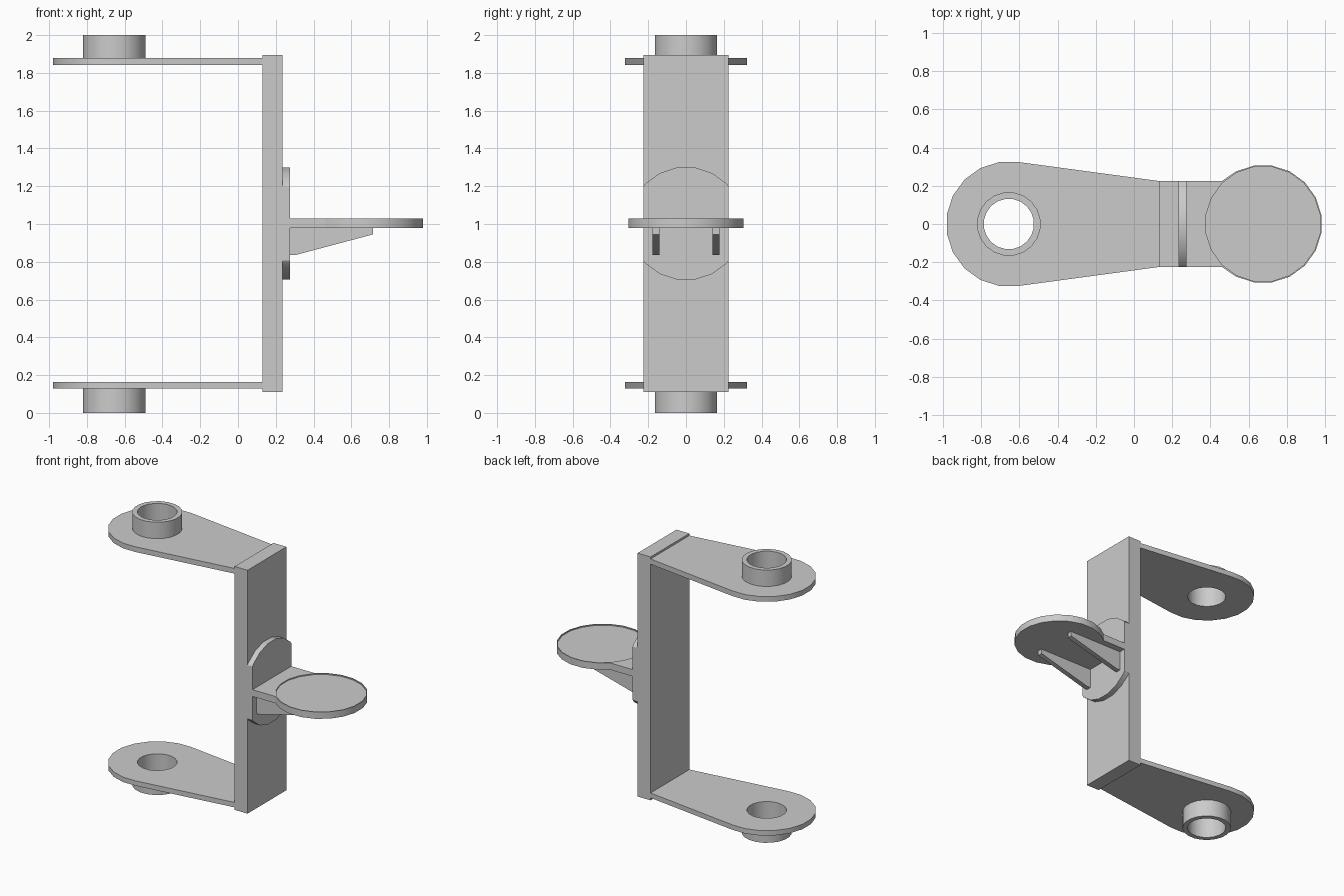
import bpy, bmesh, math

old = bpy.data.objects.get("Cube")
if old:
    bpy.data.objects.remove(old)

SIDES = 20
STEP = 360 / SIDES

grey = bpy.data.materials.new("light grey")
grey.use_nodes = True
grey.diffuse_color = (0.6, 0.6, 0.6, 1)
grey.node_tree.nodes["Principled BSDF"].inputs["Base Color"].default_value = (0.6, 0.6, 0.6, 1)


def arc(cx, cy, r, start, count):
    """Points on a circle, one facet apart, starting at an angle in degrees."""
    angles = [math.radians(start + i * STEP) for i in range(count)]
    return [(cx + r * math.cos(a), cy + r * math.sin(a)) for a in angles]


def circle(cx, r):
    return arc(cx, 0, r, STEP / 2, SIDES)


def prism(name, outline, low, high, axis="z"):
    """Extrude a flat outline along one axis."""
    place = {"x": lambda u, v, w: (w, u, v),
             "y": lambda u, v, w: (u, w, v),
             "z": lambda u, v, w: (u, v, w)}[axis]
    bm = bmesh.new()
    face = bm.faces.new([bm.verts.new(place(u, v, low)) for u, v in outline])
    result = bmesh.ops.extrude_face_region(bm, geom=[face])
    moved = [g for g in result["geom"] if isinstance(g, bmesh.types.BMVert)]
    bmesh.ops.translate(bm, verts=moved, vec=place(0, 0, high - low))
    bmesh.ops.recalc_face_normals(bm, faces=bm.faces)
    mesh = bpy.data.meshes.new(name)
    bm.to_mesh(mesh)
    bm.free()
    mesh.materials.append(grey)
    obj = bpy.data.objects.new(name, mesh)
    bpy.context.collection.objects.link(obj)
    return obj


def select(obj):
    bpy.ops.object.select_all(action="DESELECT")
    obj.select_set(True)
    bpy.context.view_layer.objects.active = obj


def cut(obj, outline, low, high):
    """Remove a vertical prism from an object."""
    cutter = prism("cutter", outline, low, high)
    mod = obj.modifiers.new("cut", "BOOLEAN")
    mod.operation = "DIFFERENCE"
    mod.solver = "EXACT"
    mod.object = cutter
    select(obj)
    bpy.ops.object.modifier_apply(modifier=mod.name)
    bpy.data.objects.remove(cutter)


HALF = 0.225            # half width of the post
POST_L, POST_R = 0.13, 0.235
PAD_R = 0.275
HOLE_X = -0.655
parts = []

# Upright post
parts.append(prism("post", [(POST_L, -HALF), (POST_R, -HALF), (POST_R, HALF), (POST_L, HALF)],
                   0.11, 1.895))

# Tapered arms with bored collars
arm_outline = ([(POST_L, HALF)] + arc(HOLE_X, 0, 0.328, 90 - STEP / 2, SIDES // 2 + 2)
               + [(POST_L, -HALF)])
for label, arm_z, collar_z in (("upper", (1.842, 1.88), (1.88, 2.0)),
                               ("lower", (0.128, 0.164), (0.0, 0.128))):
    arm = prism(label + "_arm", arm_outline, *arm_z)
    collar = prism(label + "_collar", circle(HOLE_X, 0.167), *collar_z)
    for part in (arm, collar):
        cut(part, circle(HOLE_X, 0.132), -0.1, 2.1)
        parts.append(part)

# Round-ended pad on the outer face of the post
top = [p for p in arc(0, 1.0, 0.303, STEP / 2, SIDES // 2) if abs(p[0]) < HALF]
pad_half = [(HALF, 1.198)] + top + [(-HALF, 1.198)]
pad_outline = pad_half + [(u, 2.005 - v) for u, v in reversed(pad_half)]
parts.append(prism("pad", pad_outline, POST_R, PAD_R, "x"))

# Shelf with a shallow round recess
disc = [p for p in circle(0.675, 0.309) if p[0] > 0.46]
disc.sort(key=lambda p: math.atan2(p[1], p[0] - 0.675))
shelf = prism("shelf", [(PAD_R, -HALF), (0.46, -HALF)] + disc + [(0.46, HALF), (PAD_R, HALF)],
              0.98, 1.03)
cut(shelf, circle(0.675, 0.302), 1.022, 1.1)
parts.append(shelf)

# Two tapered ribs below the shelf
rib_outline = [(PAD_R, 0.98), (PAD_R, 0.836), (0.305, 0.836), (0.715, 0.945), (0.715, 0.98)]
for label, y in (("right", -0.159), ("left", 0.159)):
    parts.append(prism(label + "_rib", rib_outline, y - 0.018, y + 0.018, "y"))

for part in parts:
    select(part)
    bpy.ops.object.shade_smooth_by_angle(angle=math.radians(30))
